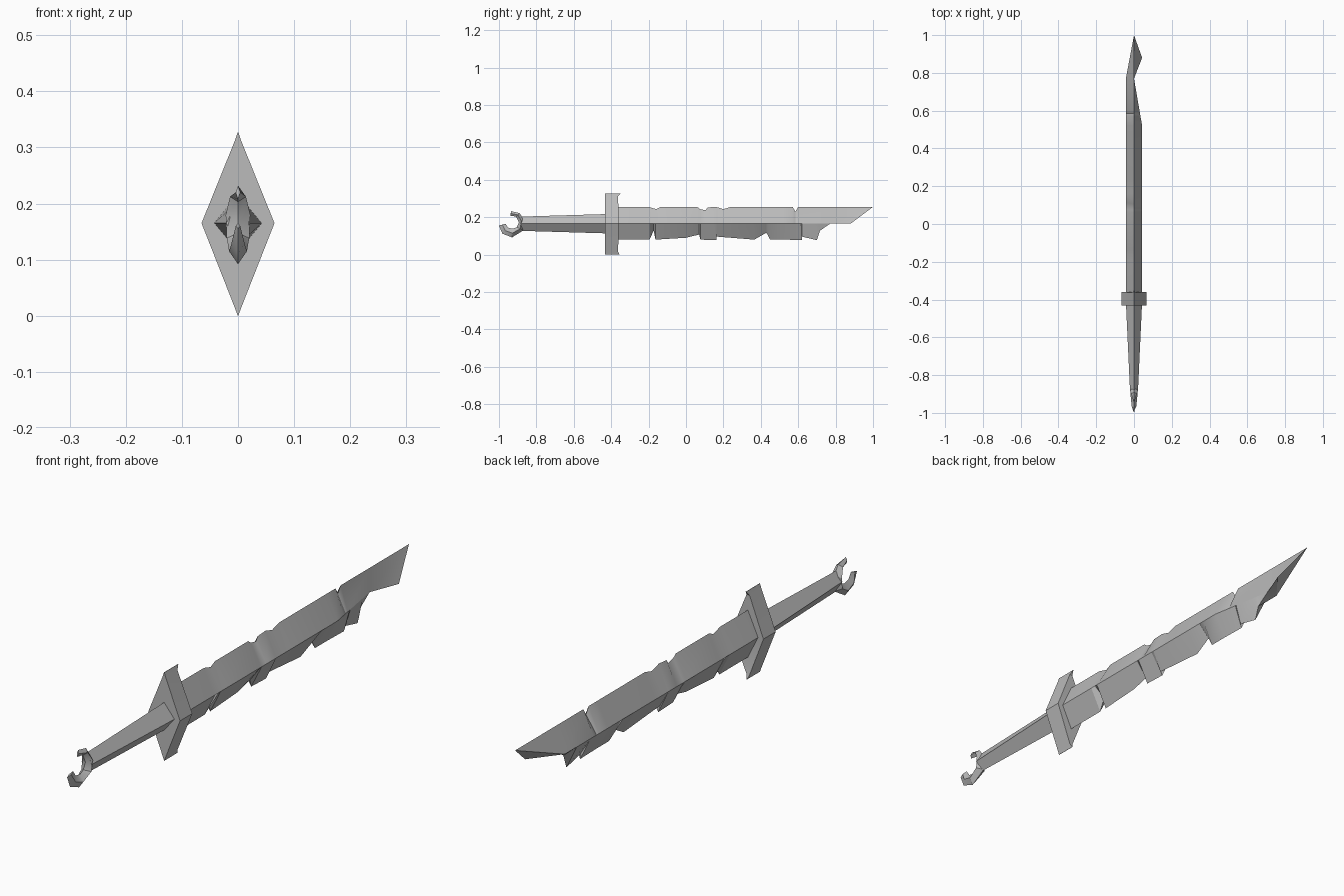
import bpy, bmesh, math

cube = bpy.data.objects.get("Cube")
if cube:
    bpy.data.objects.remove(cube, do_unlink=True)

steel = bpy.data.materials.new("grey_steel")
steel.use_nodes = True
GREY = (0.5, 0.5, 0.5, 1)
steel.diffuse_color = GREY
steel.node_tree.nodes["Principled BSDF"].inputs["Base Color"].default_value = GREY

MID = 0.165      # height of the centre line
HALF = 0.043     # half thickness of the blade


def finish(name, bm, angle=30):
    mesh = bpy.data.meshes.new(name)
    bm.to_mesh(mesh)
    bm.free()
    obj = bpy.data.objects.new(name, mesh)
    bpy.context.collection.objects.link(obj)
    mesh.materials.append(steel)
    bpy.ops.object.select_all(action='DESELECT')
    obj.select_set(True)
    bpy.context.view_layer.objects.active = obj
    bpy.ops.object.shade_smooth_by_angle(angle=math.radians(angle))
    return obj


def loft(name, rings):
    """Skin a row of four-cornered rings and cap both ends."""
    bm = bmesh.new()
    rows = [[bm.verts.new(p) for p in ring] for ring in rings]
    for a, b in zip(rows, rows[1:]):
        for i in range(4):
            j = (i + 1) % 4
            bm.faces.new((a[i], a[j], b[j], b[i]))
    bm.faces.new(rows[0])
    bm.faces.new(rows[-1][::-1])
    bmesh.ops.remove_doubles(bm, verts=bm.verts, dist=0.0005)
    bmesh.ops.recalc_face_normals(bm, faces=bm.faces)
    return finish(name, bm)


# Blade: chipped edges on the centre plane, skinned to a ridge on each side
upper = [(-.4, .255), (-.2, .255), (-.16, .243), (-.135, .255), (.06, .255),
         (.075, .243), (.105, .237), (.115, .252), (.16, .255), (.2, .243),
         (.24, .255), (.52, .255), (.57, .255), (.585, .23), (.6, .255),
         (.77, .255), (1, .255)]
lower = [(-.4, .08), (-.195, .08), (-.173, .128), (-.163, .08), (0, .09),
         (.07, .107), (.077, .08), (.163, .077), (.152, .097), (.365, .08),
         (.43, .117), (.45, .08), (.52, .08), (.62, .078), (.616, .097),
         (.7, .077), (.717, .128), (.77, MID)]
BREAK, BEND, CORNER = .77, .52, .88


def ridge(y, side):
    if side < 0:
        return (-HALF, min(y, BREAK), MID)
    if y > BREAK:
        return (HALF, CORNER, MID)
    fade = min(1, (BREAK - y) / (BREAK - BEND))
    return (HALF * fade, y, MID)


bm = bmesh.new()


def add_face(points):
    unique = list(dict.fromkeys(points))
    if len(unique) > 2:
        bm.faces.new([bm.verts.new(p) for p in unique])


for edge, is_upper in ((upper, True), (lower, False)):
    for side in (1, -1):
        for (y0, z0), (y1, z1) in zip(edge, edge[1:]):
            quad = [(0, y0, z0), (0, y1, z1), ridge(y1, side), ridge(y0, side)]
            add_face(quad[::-1] if (side > 0) == is_upper else quad)

# Bent tip: end facet and underside
tip, left, corner = (0, 1, .255), ridge(1, -1), ridge(1, 1)
add_face([tip, corner, left])
add_face([left, corner, ridge(BREAK, 1)])
bmesh.ops.remove_doubles(bm, verts=bm.verts, dist=0.0005)
finish("blade", bm)

# Guard: diamond plate with small barbs at its points
loft("guard", [[(-w, -.432, z), (w, -.432, z), (w, back, z), (-w, back, z)]
               for z, w, back in ((0, .0005, -.355), (.015, .006, -.363),
                                  (MID, .065, -.36), (.311, .006, -.363),
                                  (.327, .0005, -.35))])

# Grip: tapered diamond bar
loft("grip", [[(-w, y, MID), (0, y, MID - h), (w, y, MID), (0, y, MID + h)]
              for y, w, h in ((-.885, .021, .038), (-.41, .043, .052))])

# Pommel: open hook swept from outer, inner and half thickness
hook = [((-.935, .232), (-.94, .208), .004), ((-.89, .222), (-.908, .203), .014),
        ((-.868, .19), (-.893, .17), .022), ((-.868, .13), (-.905, .147), .02),
        ((-.93, .092), (-.925, .138), .016), ((-.982, .112), (-.95, .143), .012),
        ((-1, .155), (-.965, .165), .004)]
rings = []
for (oy, oz), (iy, iz), w in hook:
    y, z = (oy + iy) / 2, (oz + iz) / 2
    rings.append([(0, oy, oz), (w, y, z), (0, iy, iz), (-w, y, z)])
loft("pommel_hook", rings)
